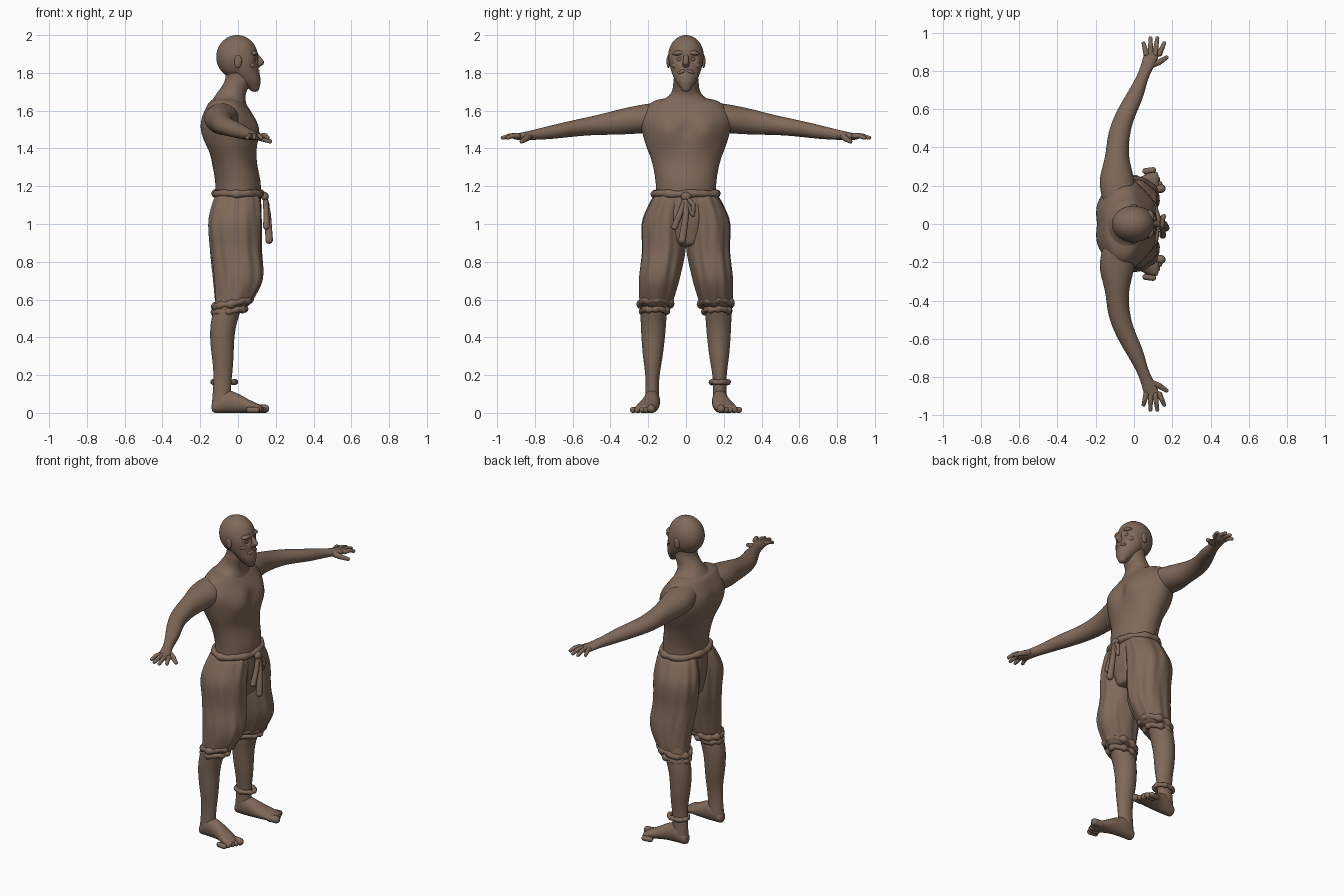
import bpy, bmesh, math
from mathutils import Matrix, Vector

if "Cube" in bpy.data.objects:
    bpy.data.objects.remove(bpy.data.objects["Cube"])

brown = bpy.data.materials.new("clay brown")
brown.use_nodes = True
colour = (.215, .142, .1, 1)
brown.diffuse_color = colour
brown.node_tree.nodes["Principled BSDF"].inputs["Base Color"].default_value = colour

SIDES = {"left": 1, "right": -1}


def profile(keys, t):
    """Smooth curve through evenly spaced key values."""
    last = len(keys) - 1
    place = t * last
    i = min(int(place), max(last - 1, 0))
    f = place - i
    a, b, c, d = (keys[min(max(j, 0), last)] for j in range(i - 1, i + 3))
    return b + f / 2 * (c - a + f * (2 * a - 5 * b + 4 * c - d + f * (3 * (b - c) + d - a)))


def loft(bm, axis, span, centre_a, centre_b, radius_a, radius_b, side=1, fold=0, around=64, steps=44):
    """Round-ended body along an axis, with its centre and radii given as profiles."""
    rings = []
    for k in range(steps + 1):
        t = (1 - math.cos(math.pi * k / steps)) / 2
        along = span[0] + (span[1] - span[0]) * t
        close = max(math.sqrt(1 - abs(2 * t - 1) ** 24), .02)
        ca, cb = profile(centre_a, t), profile(centre_b, t)
        ra, rb = profile(radius_a, t) * close, profile(radius_b, t) * close
        ring = []
        for i in range(around):
            w = math.tau * i / around
            crease = 1 + fold * (math.sin(9 * w + 4 * along) + math.sin(14 * w - 9 * along) / 2)
            p, q = ca + ra * crease * math.cos(w), cb + rb * crease * math.sin(w)
            x, y, z = {"z": (p, q, along), "y": (p, along, q), "x": (along, p, q)}[axis]
            ring.append(bm.verts.new((x, y * side, z)))
        rings.append(ring)
    for low, high in zip(rings, rings[1:]):
        for i in range(around):
            bm.faces.new((low[i], low[i - 1], high[i - 1], high[i]))
    bm.faces.new(rings[0])
    bm.faces.new(rings[-1])


def sculpt(bm, centre, radius, push):
    """Push the skin softly around a point, alike on both sides."""
    for v in bm.verts:
        near = Vector((v.co.x, abs(v.co.y), v.co.z)) - Vector(centre)
        v.co.x += push * math.exp(-near.length_squared / radius ** 2)


def ball(bm, centre, radii, tilt=0):
    place = Matrix.Translation(centre) @ Matrix.Rotation(tilt, 4, "X") @ Matrix.Diagonal((*radii, 1))
    bmesh.ops.create_uvsphere(bm, u_segments=20, v_segments=12, radius=1, matrix=place)


def tube(bm, points, start_radius, end_radius, side=1):
    """Rounded chain through the points, tapering evenly."""
    points = [Vector((x, y * side, z)) for x, y, z in points]
    step = (end_radius - start_radius) / (len(points) - 1)
    radii = [start_radius + step * i for i in range(len(points))]
    for p, r in zip(points, radii):
        ball(bm, p, (r, r, r))
    for p, q, r, s in zip(points, points[1:], radii, radii[1:]):
        turn = (q - p).to_track_quat("Z", "Y").to_matrix().to_4x4()
        bmesh.ops.create_cone(bm, cap_ends=False, segments=20, radius1=r, radius2=s,
                              depth=(q - p).length, matrix=Matrix.Translation((p + q) / 2) @ turn)


def band(bm, centre, radius_x, radius_y, thick, slope=0, wave=.1, around=64, section=12):
    """Closed crumpled ring that can slope down to the back."""
    grid = []
    for i in range(around):
        w = math.tau * i / around
        r = thick * (1 + wave * (math.sin(7 * w) + math.sin(11 * w + 1)))
        loop = []
        for j in range(section):
            v = math.tau * j / section
            out, up = r * math.cos(v), r * math.sin(v)
            offset = Vector(((radius_x + out) * math.cos(w), (radius_y + out) * math.sin(w),
                             up + slope * math.cos(w) + wave * thick * math.sin(5 * w)))
            loop.append(bm.verts.new(Vector(centre) + offset))
        grid.append(loop)
    for i in range(around):
        for j in range(section):
            bm.faces.new((grid[i - 1][j - 1], grid[i][j - 1], grid[i][j], grid[i - 1][j]))


def finish(bm, name):
    bmesh.ops.recalc_face_normals(bm, faces=bm.faces)
    mesh = bpy.data.meshes.new(name)
    bm.to_mesh(mesh)
    bm.free()
    mesh.materials.append(brown)
    mesh.shade_smooth()
    mesh.set_sharp_from_angle(angle=math.radians(70))
    bpy.context.scene.collection.objects.link(bpy.data.objects.new(name, mesh))


# Torso: chest, breastbone, shoulder blades and spine are sculpted in
torso = bmesh.new()
loft(torso, "z", (1.1, 1.67), centre_a=[0, 0, -.02, -.04, -.05, -.06], centre_b=[0],
     radius_a=[.12, .12, .12, .135, .135, .09], radius_b=[.16, .16, .18, .22, .24, .18], around=80)
sculpt(torso, (.08, .1, 1.49), radius=.08, push=.03)
sculpt(torso, (.1, 0, 1.5), radius=.04, push=-.01)
sculpt(torso, (-.17, .1, 1.5), radius=.1, push=-.02)
sculpt(torso, (-.17, 0, 1.4), radius=.06, push=.01)

# Neck spreading into the shoulders
loft(torso, "z", (1.6, 1.84), centre_a=[-.06, -.04, 0, 0], centre_b=[0],
     radius_a=[.11, .08, .07, .07], radius_b=[.22, .09, .066, .066])
finish(torso, "torso")

# Head with eye sockets, bearded jaw and nose
head = bmesh.new()
loft(head, "z", (1.7, 1.93), centre_a=[.09, .06, .03, .02, 0], centre_b=[0],
     radius_a=[.02, .06, .08, .09, .1], radius_b=[.02, .056, .08, .09, .09])
bmesh.ops.create_uvsphere(head, u_segments=48, v_segments=32, radius=1,
                          matrix=Matrix.Translation((-.005, 0, 1.885)) @ Matrix.Diagonal((.11, .095, .115, 1)))
sculpt(head, (.1, .036, 1.87), radius=.02, push=-.015)
tube(head, [(.095, 0, 1.895), (.122, 0, 1.856), (.1, 0, 1.845)], .012, .02)
ball(head, (.096, 0, 1.765), (.02, .034, .03))
for s in SIDES.values():
    # Brow, eye, cheek, moustache and ear
    ball(head, (.08, s * .036, 1.905), (.025, .036, .014), s * -.1)
    ball(head, (.078, s * .036, 1.87), (.016, .016, .012))
    ball(head, (.07, s * .05, 1.84), (.02, .026, .02))
    ball(head, (.1, s * .02, 1.807), (.015, .026, .01), s * -.4)
    ball(head, (0, s * .093, 1.86), (.02, .01, .034))
finish(head, "head")

for label, s in SIDES.items():
    # Arm from shoulder to palm
    arm = bmesh.new()
    loft(arm, "y", (.08, .92), centre_a=[-.08, -.09, -.07, .02, .1], centre_b=[1.57, 1.52, 1.46],
         radius_a=[.08, .09, .062, .056, .05, .033, .045], radius_b=[.08, .072, .05, .036, .017], side=s)

    # Fingers and thumb
    for i in range(4):
        base = Vector((.064 + .023 * i, .89, 1.467))
        tip = Vector((.05 + .036 * i, .945 + .03 * math.sin(math.pi * i / 3), 1.456))
        knuckle = base.lerp(tip, .5) + Vector((0, 0, .006))
        tube(arm, [base, knuckle, tip], .015, .01, s)
    tube(arm, [(.08, .83, 1.47), (.13, .845, 1.452), (.17, .87, 1.437)], .02, .011, s)
    finish(arm, label + "_arm")

    # Calf and ankle
    leg = bmesh.new()
    loft(leg, "z", (.01, .66), centre_a=[-.09, -.08, -.08, -.03], centre_b=[.18, .17],
         radius_a=[.05, .048, .06, .07, .08], radius_b=[.04, .036, .056, .068, .07], side=s)

    # Foot and toes
    height = [.032, .06, .052, .034, .02]
    loft(leg, "x", (-.14, .13), centre_a=[.18, .185, .22], centre_b=height,
         radius_a=[.03, .042, .046, .056, .054], radius_b=height, side=s)
    for i in range(5):
        r = .016 if i else .022
        y = .18 + .024 * i
        tube(leg, [(.1 - .01 * i, y, r), (.143 - .011 * i, y + .005, r)], r, r, s)
    finish(leg, label + "_leg")

# Baggy trousers with two gathered cuffs on each leg
trousers = bmesh.new()
loft(trousers, "z", (.88, 1.17), centre_a=[0], centre_b=[0],
     radius_a=[.1, .125, .12], radius_b=[.1, .16, .17], fold=.01, around=96)
for s in SIDES.values():
    loft(trousers, "z", (.55, 1.17), centre_a=[-.03, 0, -.01, -.015, 0], centre_b=[.16, .143, .12, .115, .08],
         radius_a=[.09, .13, .136, .14, .12], radius_b=[.085, .106, .114, .116, .09],
         side=s, fold=.022, around=96)
    band(trousers, (-.03, s * .16, .58), .09, .078, .02, slope=.02, wave=.16)
    band(trousers, (-.045, s * .165, .54), .08, .064, .017, slope=.01, wave=.16)
finish(trousers, "trousers")

# Rolled waistband
waistband = bmesh.new()
band(waistband, (0, 0, 1.16), .12, .165, .02)
finish(waistband, "waistband")

# Knotted sash with two hanging ends and a loop
sash = bmesh.new()
knot = (.143, 0, 1.145)
ball(sash, knot, (.02, .028, .024))
tube(sash, [knot, (.15, -.03, 1.06), (.15, -.06, .985)], .013, .017)
tube(sash, [knot, (.158, 0, 1.05), (.165, -.02, .915)], .013, .02)
tube(sash, [knot, (.155, .04, 1.1), (.15, .036, 1.05), (.15, .01, 1.1)], .012, .012)
finish(sash, "sash")

# Anklet on the left leg
anklet = bmesh.new()
band(anklet, (-.073, .18, .163), .058, .044, .014)
finish(anklet, "left_anklet")
